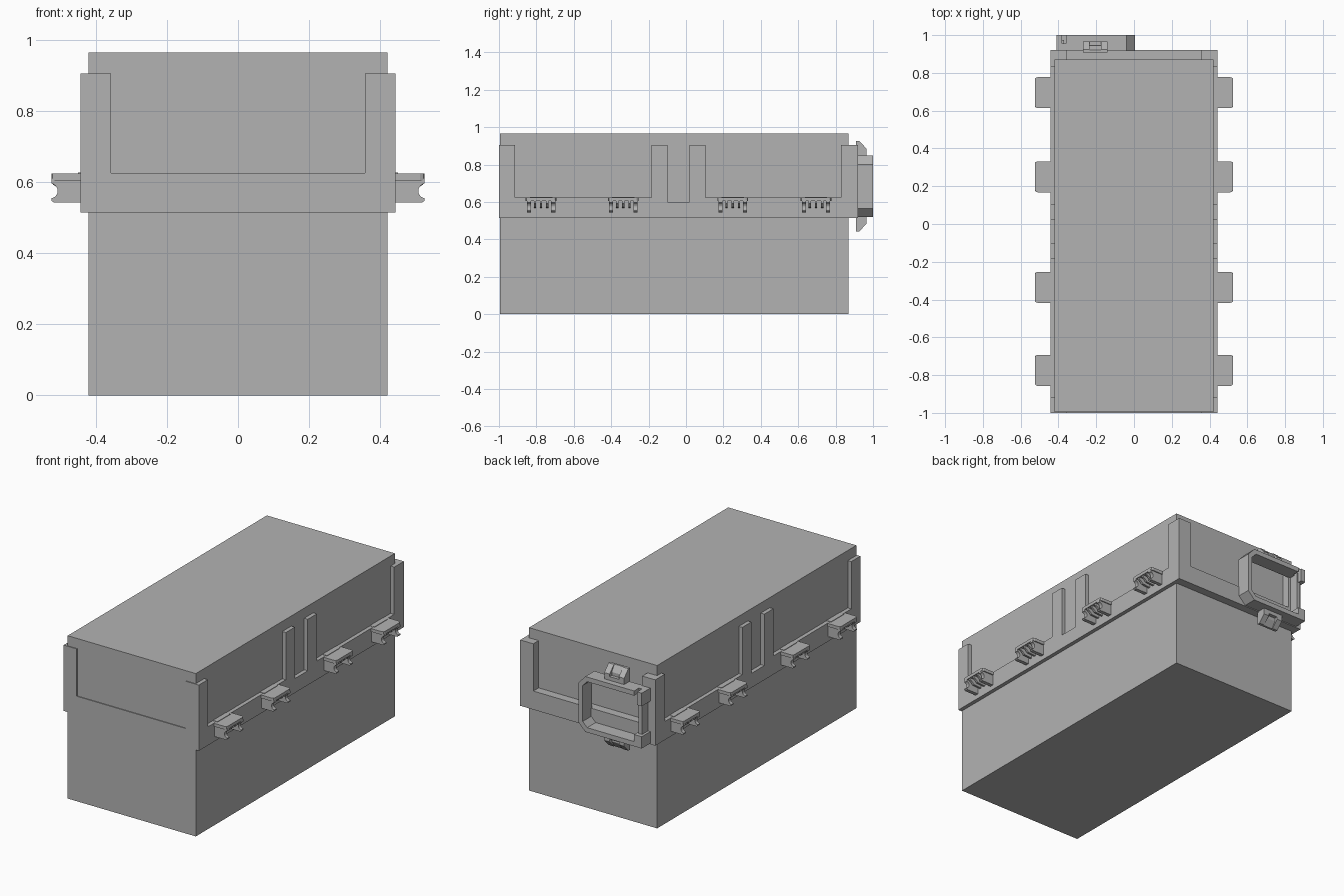
import bpy, bmesh, math
from mathutils import Vector

if "Cube" in bpy.data.objects:
    bpy.data.objects.remove(bpy.data.objects["Cube"])

grey = bpy.data.materials.new("plain_grey")
grey.diffuse_color = (0.45, 0.45, 0.45, 1)
grey.use_nodes = True
grey.node_tree.nodes["Principled BSDF"].inputs["Base Color"].default_value = grey.diffuse_color


def prism(name, outline, axis, lo, hi, mirror=False):
    """Extrude a 2D outline along an axis: x -> (y,z), y -> (x,z), z -> (x,y)."""
    def place(a, b, t):
        return {"x": (t, a, b), "y": (a, t, b), "z": (a, b, t)}[axis]
    bm = bmesh.new()
    face = bm.faces.new([bm.verts.new(place(a, b, lo)) for a, b in outline])
    ext = bmesh.ops.extrude_face_region(bm, geom=[face])
    moved = [g for g in ext["geom"] if isinstance(g, bmesh.types.BMVert)]
    bmesh.ops.translate(bm, verts=moved, vec=Vector(place(0, 0, hi - lo)))
    bmesh.ops.recalc_face_normals(bm, faces=bm.faces)
    mesh = bpy.data.meshes.new(name)
    bm.to_mesh(mesh)
    bm.free()
    mesh.materials.append(grey)
    ob = bpy.data.objects.new(name, mesh)
    bpy.context.collection.objects.link(ob)
    if mirror:
        ob.modifiers.new("mirror", "MIRROR")
    return ob


def box(name, x0, x1, y0, y1, z0, z1, mirror=False):
    return prism(name, [(x0, y0), (x1, y0), (x1, y1), (x0, y1)], "z", z0, z1, mirror)


# Main case
box("case", -0.42, 0.42, -0.995, 0.87, 0, 0.965)

# Band around the case, with upright posts
LOW, MID, POST, BASE = 0.625, 0.60, 0.905, 0.515
side = [(-1, BASE), (0.92, BASE), (0.92, POST), (0.83, POST), (0.83, LOW),
        (0.105, LOW), (0.105, POST), (0.02, POST), (0.02, MID), (-0.10, MID),
        (-0.10, POST), (-0.185, POST), (-0.185, LOW), (-0.915, LOW),
        (-0.915, POST), (-1, POST)]
prism("side_band", side, "x", 0.42, 0.443, mirror=True)
end = [(-0.42, BASE), (0.42, BASE), (0.42, POST), (0.357, POST), (0.357, LOW),
       (-0.357, LOW), (-0.357, POST), (-0.42, POST)]
prism("front_band", end, "y", -1, -0.995)
prism("back_band", end, "y", 0.87, 0.92)

# Cable clips along both sides
notch = [(0.528 + 0.021 * math.cos(a), 0.575 + 0.021 * math.sin(a))
         for a in [math.radians(d) for d in range(100, 261, 20)]]
leg = [(0.443, 0.61), (0.525, 0.61)] + notch + [(0.525, 0.548), (0.519, 0.543), (0.443, 0.543)]
rib = [(0.443, 0.61), (0.52, 0.61), (0.52, 0.592), (0.507, 0.585), (0.495, 0.572), (0.443, 0.568)]
for y in (-0.775, -0.335, 0.25, 0.695):
    w = 0.082
    plate = [(0.443, y - w), (0.512, y - w), (0.521, y - w + 0.004), (0.525, y - w + 0.013),
             (0.525, y + w - 0.013), (0.521, y + w - 0.004), (0.512, y + w), (0.443, y + w)]
    prism("clip_top", plate, "z", 0.605, 0.624, mirror=True)
    box("clip_tongue", 0.42, 0.45, y - 0.06, y + 0.06, 0.60, 0.627, mirror=True)
    for s in (-1, 1):
        prism("clip_leg", leg, "y", y + s * 0.065 - 0.011, y + s * 0.065 + 0.011, mirror=True)
    for d in (-0.033, 0, 0.033):
        prism("clip_rib", rib, "y", y + d - 0.006, y + d + 0.006, mirror=True)

# Open frame on the back: chamfered on one side, stepped on the other
Y0, Y1 = 0.915, 1.0
frame = [(-0.36, 0.52), (-0.04, 0.52), (0.005, 0.565), (0.005, 0.80), (-0.04, 0.848), (-0.36, 0.848),
         (-0.36, 0.82), (-0.052, 0.82), (-0.023, 0.79), (-0.023, 0.577), (-0.052, 0.548),
         (-0.36, 0.548)]
prism("frame_rail", frame, "y", Y0, Y1)
box("frame_top_left", -0.41, -0.38, Y0, Y1, 0.77, 0.848)
box("frame_top_bridge", -0.38, -0.32, Y0, 0.955, 0.82, 0.848)
box("frame_bottom_left", -0.41, -0.36, Y0, Y1, 0.52, 0.59)
box("frame_left_wall", -0.395, -0.37, Y0, 0.975, 0.55, 0.83)

# Mounting tabs above and below the frame, each with a hole
for name, z_in, s in (("upper", 0.84, 1), ("lower", 0.528, -1)):
    def tab(top):
        return [(0.908, z_in), (0.965, z_in), (0.965, z_in + s * 0.045),
                (0.925, z_in + s * top), (0.908, z_in + s * top)]
    for x0, x1 in ((-0.27, -0.235), (-0.175, -0.14)):
        prism(name + "_tab_cheek", tab(0.087), "x", x0, x1)
    prism(name + "_tab_web", [(0.908, z_in), (0.945, z_in), (0.945, z_in + s * 0.05),
          (0.92, z_in + s * 0.087), (0.908, z_in + s * 0.087)], "x", -0.235, -0.175)
    prism(name + "_tab_foot", [(0.908, z_in), (0.965, z_in), (0.965, z_in + s * 0.03),
          (0.908, z_in + s * 0.03)], "x", -0.235, -0.175)
